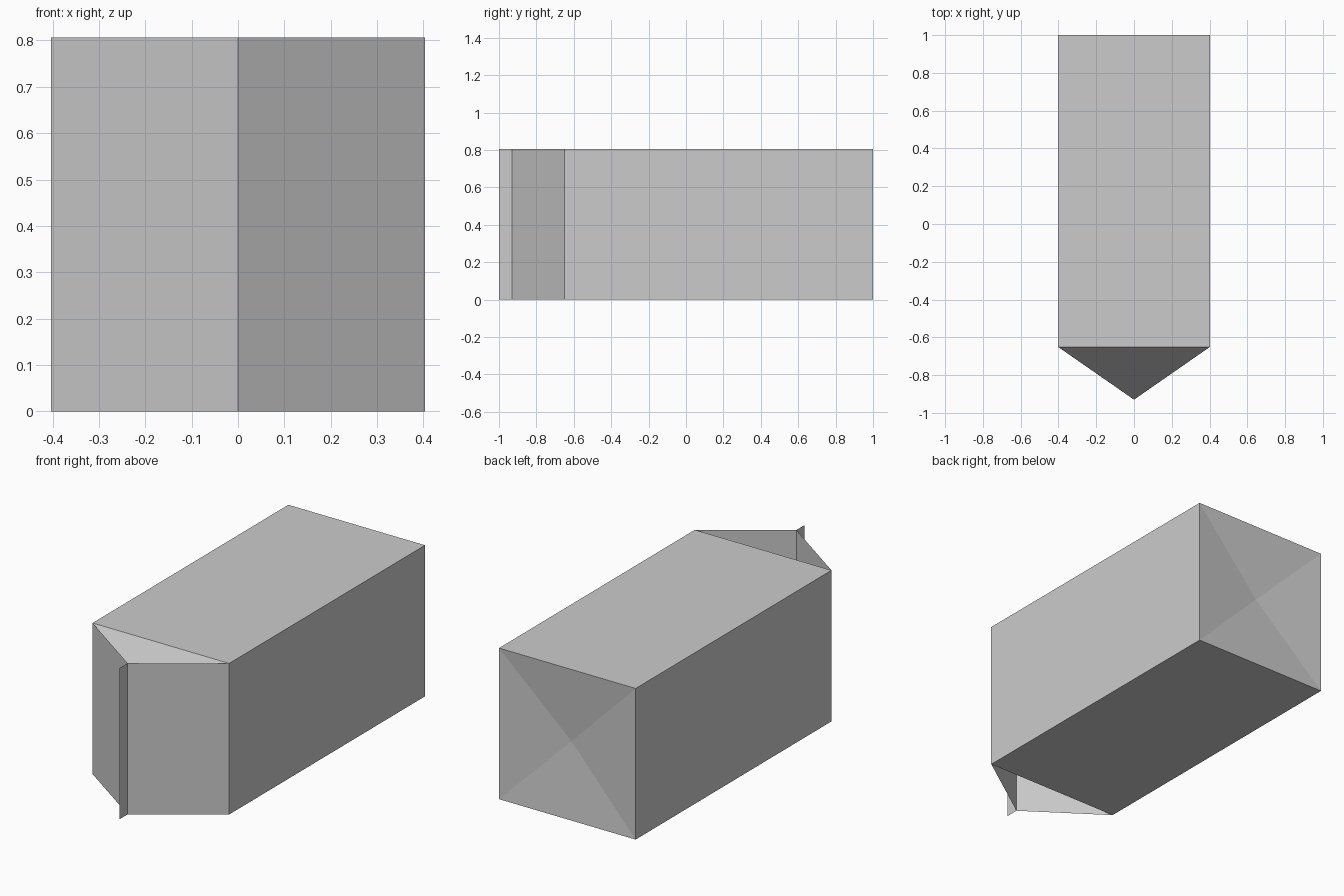
import bpy
import bmesh
from mathutils import Matrix, Vector

HALF, HEIGHT = 0.403, 0.806
BACK, SHOULDER, TIP, FIN_END = 1.0, -0.65, -0.93, -1.0

cube = bpy.data.objects.get("Cube")
if cube:
    bpy.data.objects.remove(cube, do_unlink=True)


def add_object(name, bm):
    mesh = bpy.data.meshes.new(name)
    bm.to_mesh(mesh)
    bm.free()
    obj = bpy.data.objects.new(name, mesh)
    bpy.context.collection.objects.link(obj)
    return obj


def upright_sheet(name, path):
    """Raise a plan path of (x, y) points into a thin vertical wall."""
    bm = bmesh.new()
    verts = [bm.verts.new((x, y, 0)) for x, y in path]
    edges = [bm.edges.new(pair) for pair in zip(verts, verts[1:])]
    raised = bmesh.ops.extrude_edge_only(bm, edges=edges)["geom"]
    top = [v for v in raised if isinstance(v, bmesh.types.BMVert)]
    bmesh.ops.translate(bm, verts=top, vec=(0, 0, HEIGHT))
    bmesh.ops.recalc_face_normals(bm, faces=bm.faces)
    # Face the wall towards the front
    for face in bm.faces:
        if face.normal.y > 0:
            face.normal_flip()
    return add_object(name, bm)


# Long body: shallow hollow at the back, pyramid inside the prow
bm = bmesh.new()
centre = Vector((0, (BACK + SHOULDER) / 2, HEIGHT / 2))
size = Matrix.Diagonal((2 * HALF, BACK - SHOULDER, HEIGHT, 1))
bmesh.ops.create_cube(bm, size=1, matrix=Matrix.Translation(centre) @ size)
bm.normal_update()
for side, apex_y in ((1, BACK - 0.035), (-1, TIP)):
    end = [f for f in bm.faces if f.normal.y * side > 0.9]
    apex = bmesh.ops.poke(bm, faces=end)["verts"][0]
    apex.co.y = apex_y
add_object("body", bm)

# Pointed prow, open at the top and bottom
upright_sheet("prow_walls", [(-HALF, SHOULDER), (0, TIP), (HALF, SHOULDER)])

# Thin fin on the prow edge
upright_sheet("prow_fin", [(0, TIP), (0, FIN_END)])
